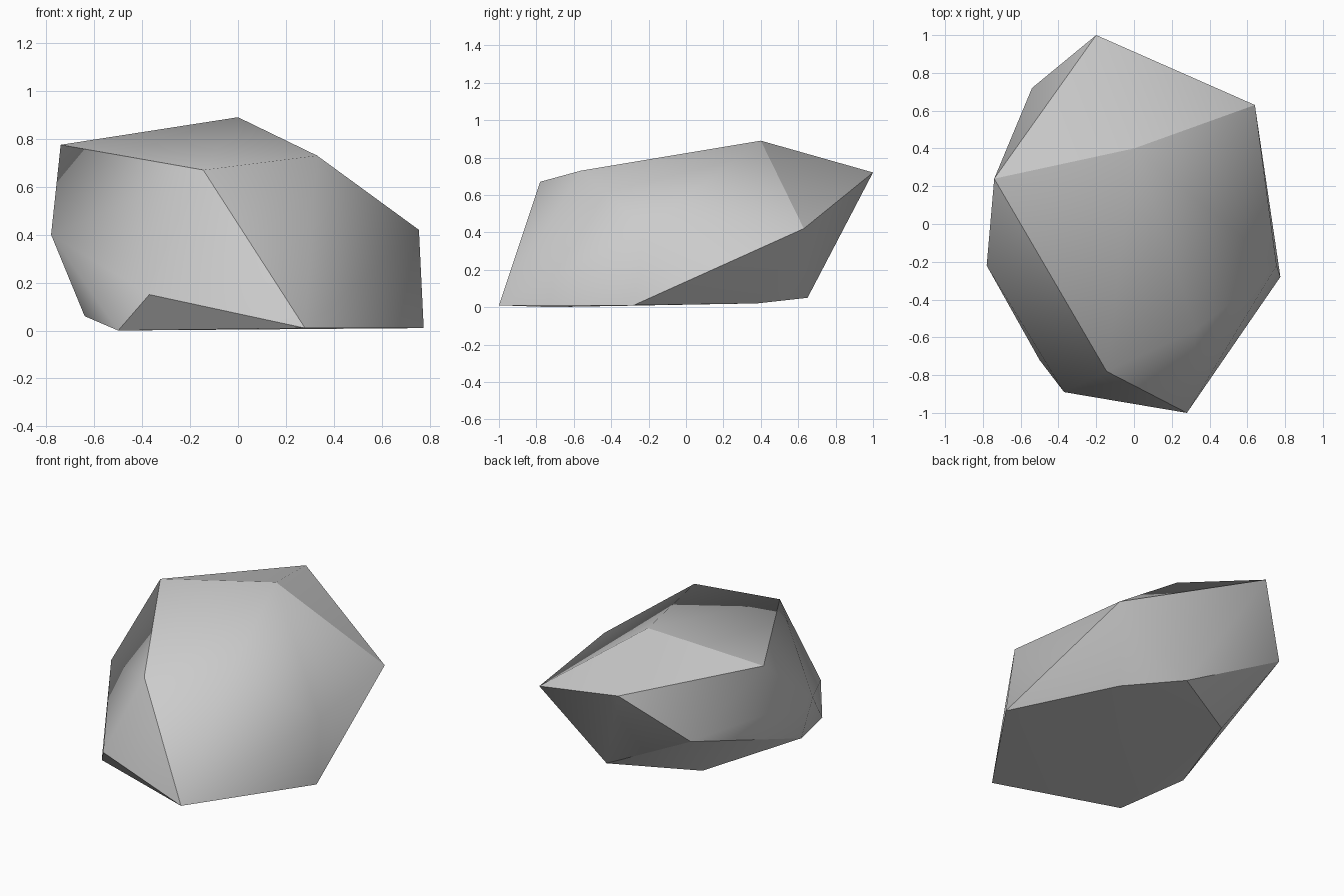
import bpy
import bmesh

# Remove the default cube
cube = bpy.data.objects.get("Cube")
if cube:
    bpy.data.objects.remove(cube, do_unlink=True)

# Stone material
stone = bpy.data.materials.new("stone_grey")
stone.use_nodes = True
colour = (0.6, 0.6, 0.6, 1)
stone.diffuse_color = colour
stone.node_tree.nodes["Principled BSDF"].inputs["Base Color"].default_value = colour

# Corners of the boulder, named by where they sit
corners = {
    "shoulder": (-0.74, 0.24, 0.775),
    "peak": (0, 0.40, 0.89),
    "brow": (0.33, -0.56, 0.73),
    "nose": (-0.145, -0.78, 0.67),
    "tail": (-0.20, 1.0, 0.72),
    "back_left": (0.64, 0.63, 0.42),
    "side_left": (0.755, -0.22, 0.42),
    "side_right": (-0.78, -0.22, 0.40),
    "back_right": (-0.54, 0.72, 0.40),
    "chin": (-0.37, -0.89, 0.15),
    "base_left": (0.775, -0.28, 0.01),
    "base_front": (0.28, -1.0, 0.01),
    "base_corner": (-0.50, -0.72, 0),
    "base_right": (-0.64, -0.30, 0.06),
    "base_back_right": (-0.38, 0.37, 0.03),
    "base_back": (0.13, 0.65, 0.05),
    "base_back_left": (0.43, 0.38, 0.02),
}

# Ridges that stay crisp between the smooth patches
ridges = [
    "shoulder peak back_left",
    "shoulder tail back_left base_left",
    "shoulder nose base_front chin base_corner",
    "tail back_right base_right",
    "back_right base_back",
    "base_left base_front base_corner base_right base_back_right "
    "base_back base_back_left base_left",
]

# Boulder body: convex skin over the corners
bm = bmesh.new()
verts = {name: bm.verts.new(co) for name, co in corners.items()}
bmesh.ops.convex_hull(bm, input=list(bm.verts))
bmesh.ops.recalc_face_normals(bm, faces=list(bm.faces))
for face in bm.faces:
    face.smooth = True
for ridge in ridges:
    names = ridge.split()
    for first, second in zip(names, names[1:]):
        a, b = verts[first], verts[second]
        if a.is_valid and b.is_valid:
            edge = bm.edges.get((a, b))
            if edge:
                edge.smooth = False

mesh = bpy.data.meshes.new("boulder")
bm.to_mesh(mesh)
bm.free()
mesh.materials.append(stone)
boulder = bpy.data.objects.new("boulder", mesh)
bpy.context.collection.objects.link(boulder)
